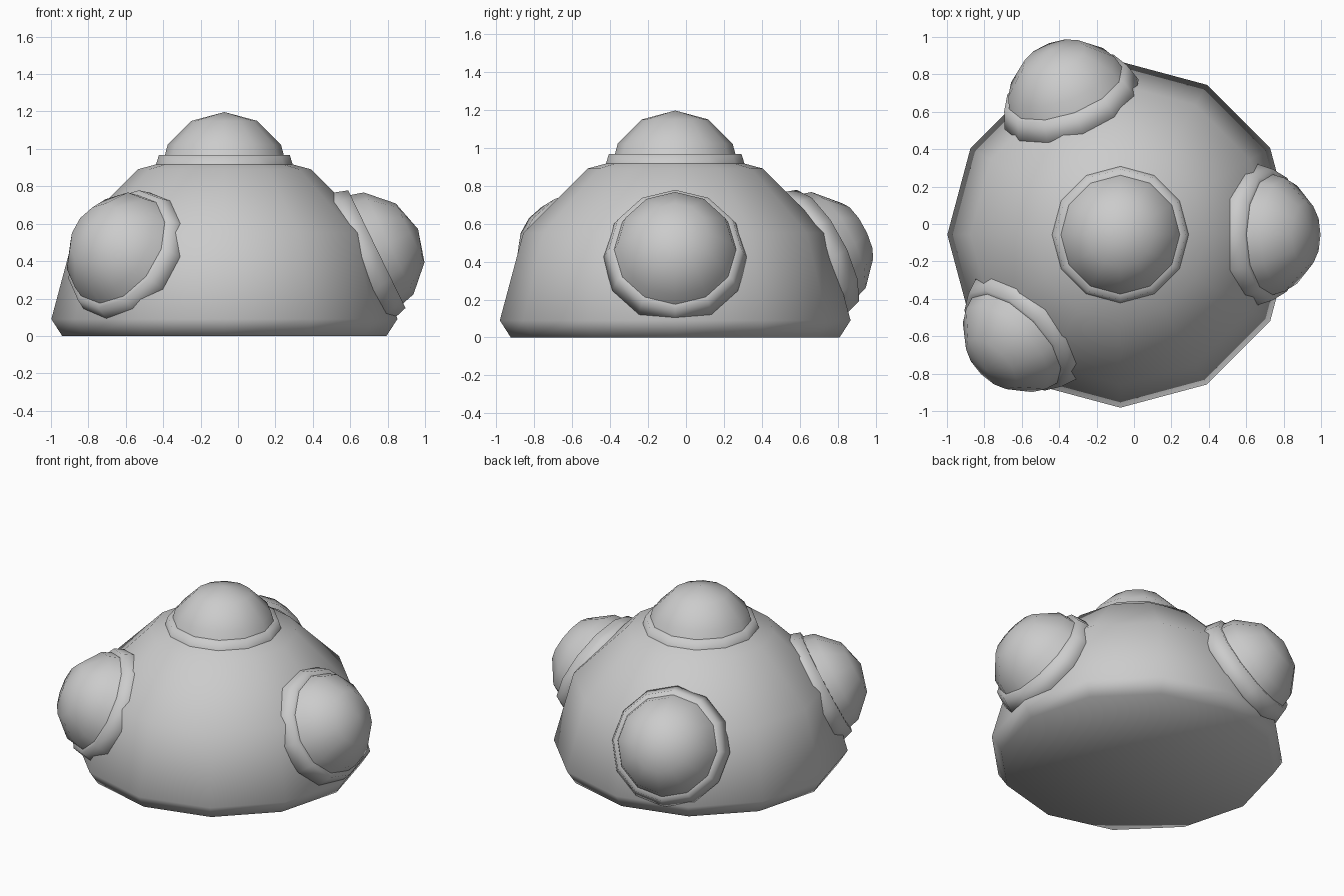
import bpy, bmesh, math
from mathutils import Matrix, Vector

if "Cube" in bpy.data.objects:
    bpy.data.objects.remove(bpy.data.objects["Cube"])

CX, CY = -0.073, -0.057   # axis of the main dome
SIDES = 12


def lathe(name, profile, matrix, closed=False, smooth=60):
    """Spin an (r, z) profile around local z, then place it."""
    bm = bmesh.new()
    verts = [bm.verts.new((r, 0, z)) for r, z in profile]
    pairs = list(zip(verts, verts[1:]))
    if closed:
        pairs.append((verts[-1], verts[0]))
    edges = [bm.edges.new(p) for p in pairs]
    bmesh.ops.spin(bm, geom=verts + edges, cent=(0, 0, 0), axis=(0, 0, 1),
                   angle=math.tau, steps=SIDES)
    bmesh.ops.remove_doubles(bm, verts=bm.verts, dist=1e-4)
    bmesh.ops.recalc_face_normals(bm, faces=bm.faces)
    mesh = bpy.data.meshes.new(name)
    bm.to_mesh(mesh)
    bm.free()
    obj = bpy.data.objects.new(name, mesh)
    bpy.context.collection.objects.link(obj)
    obj.matrix_world = matrix
    bpy.ops.object.select_all(action='DESELECT')
    obj.select_set(True)
    bpy.context.view_layer.objects.active = obj
    bpy.ops.object.shade_smooth_by_angle(angle=math.radians(smooth))
    return obj


def arc(radius, z0=0.0):
    """Quarter circle in 30 degree steps, from the equator to the pole."""
    pts = [(radius * math.cos(math.radians(a)), z0 + radius * math.sin(math.radians(a)))
           for a in (0, 30, 60)]
    return pts + [(0, z0 + radius)]


def placement(center, azimuth, elevation):
    """Matrix whose local z points outward along azimuth / elevation."""
    a, e = math.radians(azimuth), math.radians(elevation)
    n = Vector((math.cos(e) * math.cos(a), math.cos(e) * math.sin(a), math.sin(e)))
    side = Vector((-math.sin(a), math.cos(a), 0))
    rot = Matrix((side, n.cross(side), n)).transposed()
    return Matrix.Translation(center) @ rot.to_4x4()


def bulb(name, matrix, top):
    """Small dome sitting in a tapered collar."""
    lathe(name + "_dome", [(0, 0)] + arc(0.35), matrix)
    collar = [(0.30, top), (0.35, top), (0.382, top - 0.105), (0.36, top - 0.13), (0.30, top - 0.13)]
    lathe(name + "_collar", collar, matrix, closed=True, smooth=80)


# Main body: half sphere with a chamfered foot
lathe("body", [(0, 0), (0.867, 0)] + arc(0.925, 0.09),
      Matrix.Translation((CX, CY, 0)))

# Bulb on top
bulb("top", placement((CX, CY, 0.847), 0, 90), 0.12)

# Three bulbs around the sides: name, azimuth, distance from the axis
for name, azimuth, dist in (("right", 0, 0.721), ("back", 110.5, 0.743), ("front_left", 225, 0.705)):
    a = math.radians(azimuth)
    center = (CX + dist * math.cos(a), CY + dist * math.sin(a), 0.418)
    bulb(name, placement(center, azimuth, 26), 0.105)
